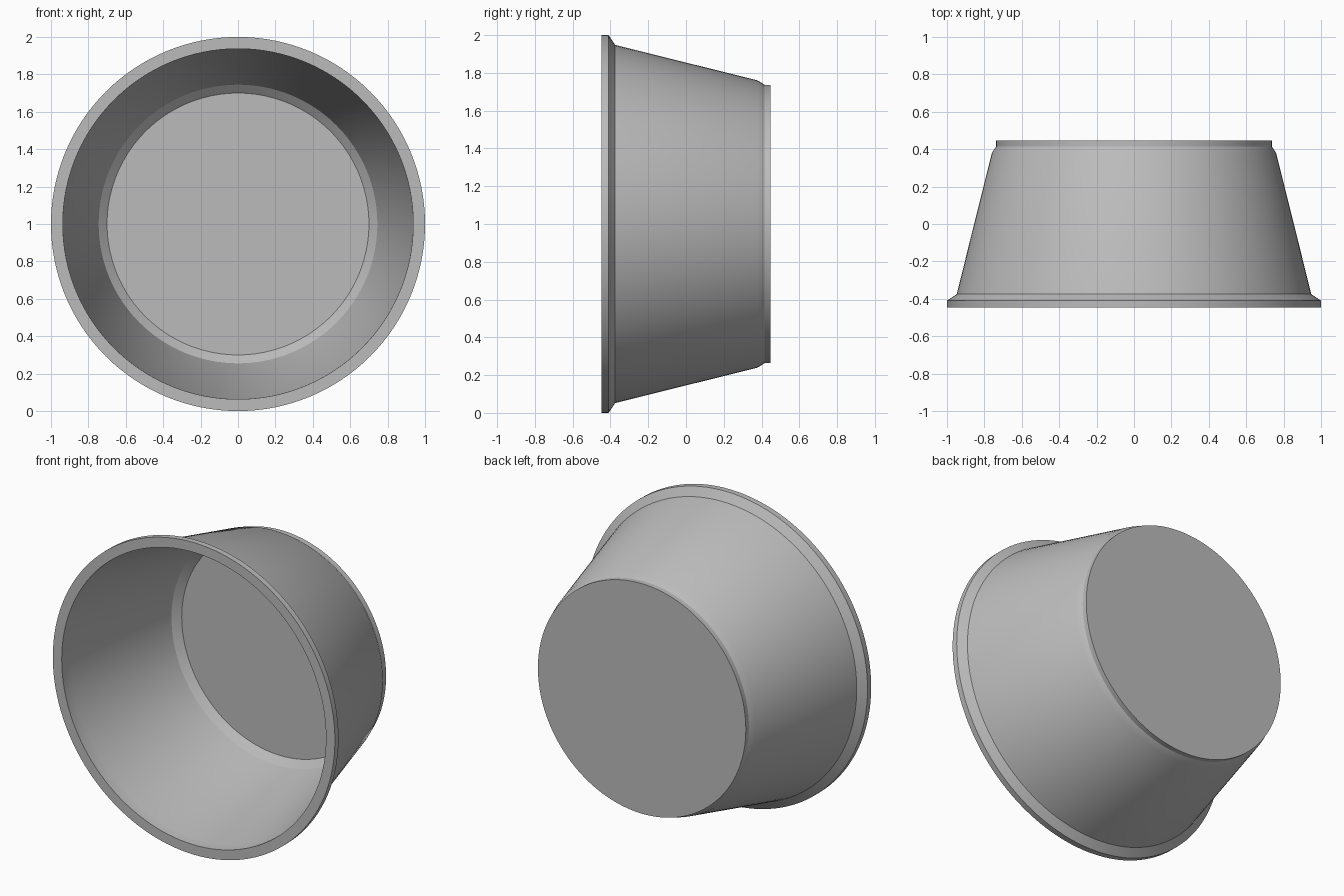
import bpy, bmesh, math
from mathutils import Vector

cube = bpy.data.objects.get("Cube")
if cube:
    bpy.data.objects.remove(cube, do_unlink=True)

SEGMENTS = 128
CENTRE = Vector((0, 0, 1))

# Plain grey plastic
grey = bpy.data.materials.new("plain_grey")
grey.use_nodes = True
colour = (0.5, 0.5, 0.5, 1)
grey.diffuse_color = colour
grey.node_tree.nodes["Principled BSDF"].inputs["Base Color"].default_value = colour

# Cup section as (radius, y): outside from the base to the rim, then back inside
outside = [(0, 0.447), (0.737, 0.447), (0.737, 0.415), (0.76, 0.38),
           (0.948, -0.375), (1, -0.41), (1, -0.447)]
inside = [(0.937, -0.447), (0.935, -0.37), (0.745, 0.39), (0.70, 0.43), (0, 0.43)]


def lathe(name, profile, material):
    """Turn a section about the y axis into a closed solid."""
    bm = bmesh.new()
    verts = [bm.verts.new(CENTRE + Vector((r, y, 0))) for r, y in profile]
    edges = [bm.edges.new(pair) for pair in zip(verts, verts[1:])]
    bmesh.ops.spin(bm, geom=verts + edges, cent=CENTRE, axis=(0, 1, 0),
                   angle=math.tau, steps=SEGMENTS, use_merge=False)
    bmesh.ops.remove_doubles(bm, verts=bm.verts[:], dist=0.0005)
    bmesh.ops.recalc_face_normals(bm, faces=bm.faces[:])
    mesh = bpy.data.meshes.new(name)
    bm.to_mesh(mesh)
    bm.free()
    mesh.materials.append(material)
    obj = bpy.data.objects.new(name, mesh)
    bpy.context.collection.objects.link(obj)
    return obj


# Tapered open cup with a flared rim and a stepped base
cup = lathe("tapered_cup", outside + inside, grey)

bpy.ops.object.select_all(action="DESELECT")
cup.select_set(True)
bpy.context.view_layer.objects.active = cup
bpy.ops.object.shade_smooth_by_angle(angle=math.radians(30))
